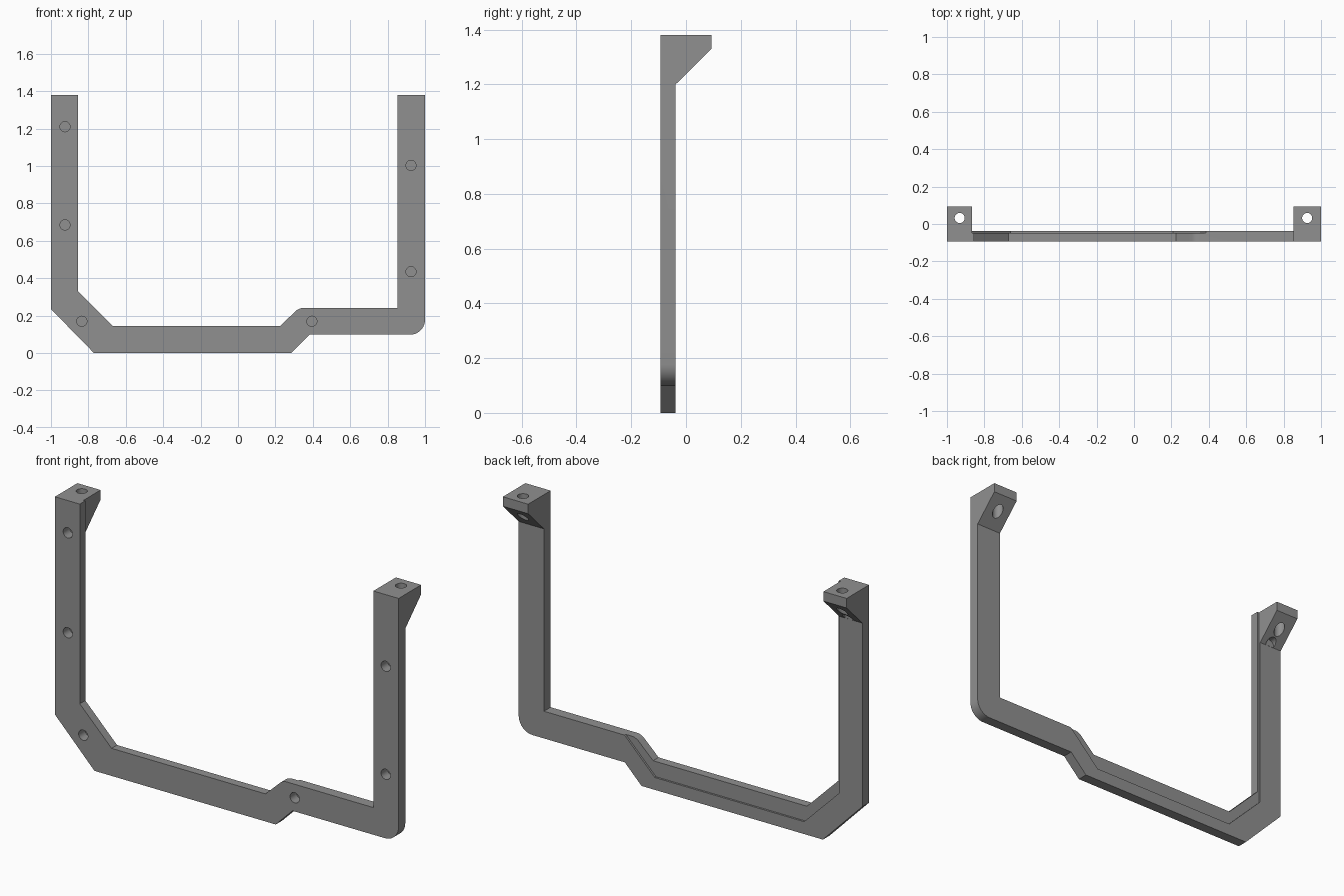
import bpy, bmesh, math
from mathutils import Vector

if "Cube" in bpy.data.objects:
    bpy.data.objects.remove(bpy.data.objects["Cube"])

FRONT, PLATE_BACK, BACK = -0.0935, -0.038, 0.0935
TOP = 1.38

grey = bpy.data.materials.new("bracket grey")
grey.diffuse_color = (0.28, 0.28, 0.28, 1)
grey.use_nodes = True
grey.node_tree.nodes["Principled BSDF"].inputs["Base Color"].default_value = grey.diffuse_color


def prism(name, points, axis, start, end):
    """Extrude an outline: axis 'y' takes (x, z) points, axis 'x' takes (y, z) points."""
    bm = bmesh.new()
    if axis == 'y':
        co = [Vector((a, start, b)) for a, b in points]
        shift = Vector((0, end - start, 0))
    else:
        co = [Vector((start, a, b)) for a, b in points]
        shift = Vector((end - start, 0, 0))
    face = bm.faces.new([bm.verts.new(c) for c in co])
    ext = bmesh.ops.extrude_face_region(bm, geom=[face])
    bmesh.ops.translate(bm, vec=shift,
                        verts=[v for v in ext["geom"] if isinstance(v, bmesh.types.BMVert)])
    bmesh.ops.recalc_face_normals(bm, faces=bm.faces[:])
    mesh = bpy.data.meshes.new(name)
    bm.to_mesh(mesh)
    bm.free()
    mesh.materials.append(grey)
    obj = bpy.data.objects.new(name, mesh)
    bpy.context.collection.objects.link(obj)
    return obj


def cylinder(name, centre, radius, length, along_y):
    bpy.ops.mesh.primitive_cylinder_add(vertices=32, radius=radius, depth=length, location=centre,
                                        rotation=(math.pi / 2 if along_y else 0, 0, 0))
    obj = bpy.context.object
    obj.name = name
    obj.data.materials.append(grey)
    return obj


def arc(cx, cz, r, a0, a1, n):
    return [(cx + r * math.cos(math.radians(a0 + (a1 - a0) * i / n)),
             cz + r * math.sin(math.radians(a0 + (a1 - a0) * i / n))) for i in range(n + 1)]


def combine(target, tool, operation):
    tool.hide_render = True
    bpy.context.view_layer.update()
    mod = target.modifiers.new("cut", 'BOOLEAN')
    mod.operation, mod.solver, mod.object = operation, 'EXACT', tool
    with bpy.context.temp_override(object=target, active_object=target):
        bpy.ops.object.modifier_apply(modifier=mod.name)
    bpy.data.objects.remove(tool)


# Bent frame outline, seen from the front
outline = [(-1, TOP), (-1, 0.235), (-0.77, 0), (0.285, 0), (0.383, 0.098)]
outline += arc(0.92, 0.178, 0.08, -90, 0, 10)
outline += [(1, TOP), (0.853, TOP), (0.853, 0.241)]
outline += arc(0.35, 0.181, 0.06, 90, 135, 6)
outline += [(0.225, 0.145), (-0.67, 0.145), (-0.855, 0.33), (-0.855, TOP)]
frame = prism("bracket_frame", outline, 'y', FRONT, BACK)

# Side outline: thin plate with a gusseted mounting tab at the top
side = [(FRONT, -0.1), (PLATE_BACK, -0.1), (PLATE_BACK, 1.2),
        (BACK, 1.33), (BACK, TOP), (FRONT, TOP)]
combine(frame, prism("side_shape", side, 'x', -1.1, 1.1), 'INTERSECT')

# Shallow panel recess along the inner back edge
recess = [(-0.865, 1.5), (-0.865, 0.27), (-0.66, 0.065), (0.208, 0.065), (0.385, 0.242),
          (0.385, 1.5)]
combine(frame, prism("panel_recess", recess, 'y', -0.048, 0.2), 'DIFFERENCE')

# Blind screw holes in the front face
for x, z in [(-0.925, 1.21), (-0.925, 0.685), (-0.835, 0.17),
             (0.395, 0.17), (0.925, 1.003), (0.925, 0.435)]:
    combine(frame, cylinder("screw_hole", (x, -0.09, z), 0.027, 0.1, True), 'DIFFERENCE')

# Screw clearance notch in the left gusset
combine(frame, cylinder("gusset_notch", (-0.925, 0.0625, 1.21), 0.027, 0.2, True), 'DIFFERENCE')

# Vertical holes through the mounting tabs
for x in (-0.932, 0.926):
    combine(frame, cylinder("tab_hole", (x, 0.032, 1.35), 0.027, 0.4, False), 'DIFFERENCE')

# Smooth the rounds, keep the edges crisp
bpy.ops.object.select_all(action='DESELECT')
frame.select_set(True)
bpy.context.view_layer.objects.active = frame
bpy.ops.object.shade_smooth_by_angle(angle=math.radians(30))
